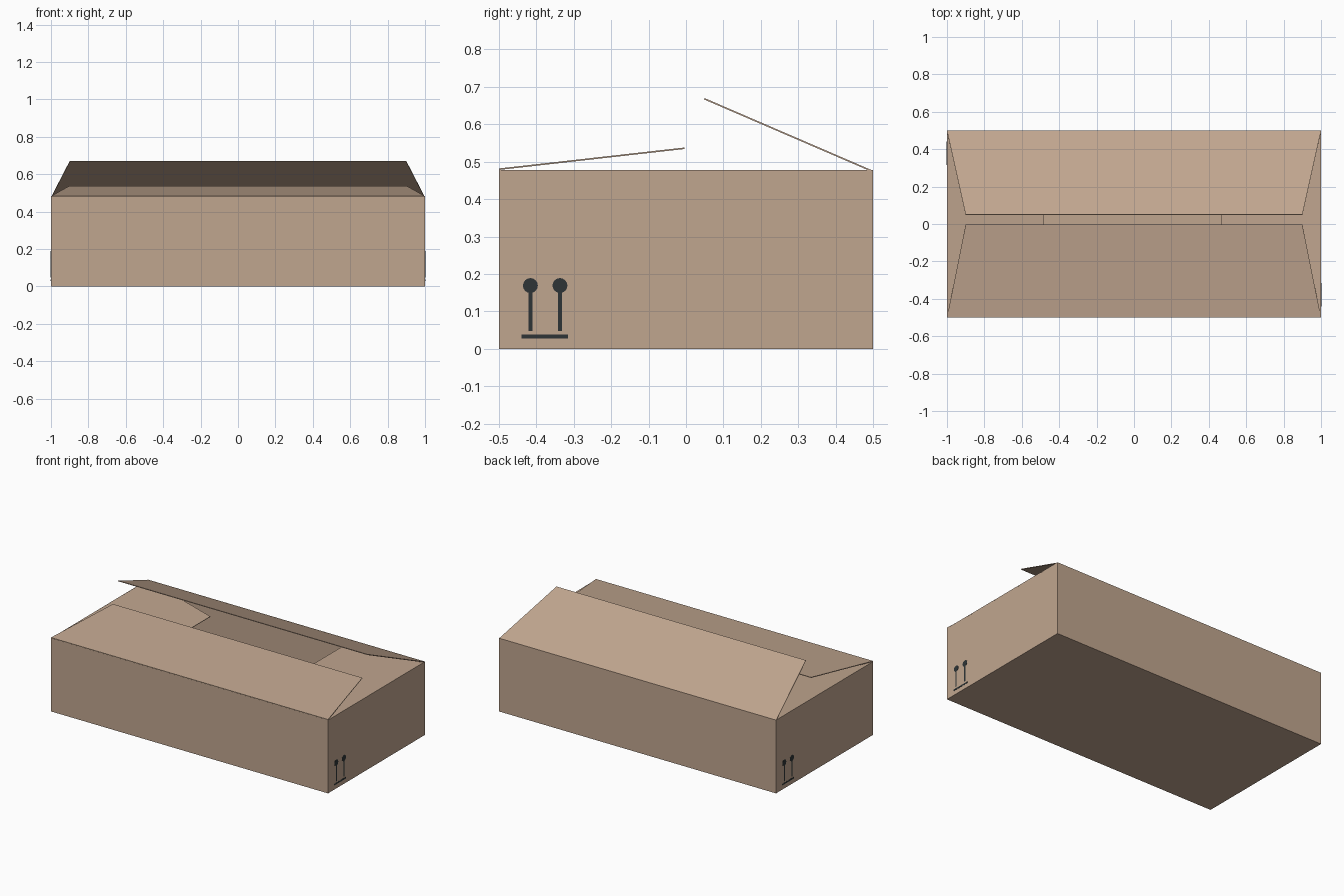
import bpy, bmesh, math
from mathutils import Vector

if "Cube" in bpy.data.objects:
    bpy.data.objects.remove(bpy.data.objects["Cube"])

H = 0.478   # wall height
T = 0.004   # board thickness


def material(name, rgb):
    m = bpy.data.materials.new(name)
    m.diffuse_color = (*rgb, 1)
    m.use_nodes = True
    m.node_tree.nodes["Principled BSDF"].inputs["Base Color"].default_value = m.diffuse_color
    return m


card = material("cardboard", (0.53, 0.38, 0.275))
ink = material("dark ink", (0.026, 0.034, 0.037))


def add_object(name, bm, mat):
    mesh = bpy.data.meshes.new(name)
    bm.to_mesh(mesh)
    bm.free()
    mesh.materials.append(mat)
    ob = bpy.data.objects.new(name, mesh)
    bpy.context.collection.objects.link(ob)
    return ob


def solidify(ob):
    mod = ob.modifiers.new("board", 'SOLIDIFY')
    mod.thickness = T
    mod.offset = -1


# Open tray: bottom and four walls
bm = bmesh.new()
bmesh.ops.create_cube(bm, size=1)
for v in bm.verts:
    v.co = Vector((v.co.x * 2, v.co.y, (v.co.z + 0.5) * H))
top = [f for f in bm.faces if f.normal.z > 0.9 or f.calc_center_median().z > H - 0.01]
bmesh.ops.delete(bm, geom=top, context='FACES')
solidify(add_object("box_body", bm, card))


# Tapered flaps, each a single folded sheet
def flap(name, pts):
    bm = bmesh.new()
    f = bm.faces.new([bm.verts.new(p) for p in pts])
    f.normal_update()
    if f.normal.z < 0:
        f.normal_flip()
    solidify(add_object(name, bm, card))


def long_flap(name, y0, z0, y1, z1):
    flap(name, [(-1, y0, z0), (1, y0, z0), (0.9, y1, z1), (-0.9, y1, z1)])


def short_flap(name, x0, x1, z1):
    flap(name, [(x0, -0.5, H), (x0, 0.5, H), (x1, 0.4, z1), (x1, -0.4, z1)])


long_flap("front_flap", -0.5, 0.482, -0.004, 0.538)
long_flap("back_flap", 0.5, 0.476, 0.05, 0.67)
short_flap("left_flap", -1, -0.48, 0.415)
short_flap("right_flap", 1, 0.465, 0.467)


# Printed handling mark on both ends: two round-headed stems over a bar
def plate(bm, pts, s):
    face = bm.faces.new([bm.verts.new((s * 1.0015, s * y, z)) for y, z in pts])
    face.normal_update()
    if face.normal.x * s < 0:
        face.normal_flip()


def rect(y0, y1, z0, z1):
    return [(y0, z0), (y1, z0), (y1, z1), (y0, z1)]


for name, s in (("right_mark", 1), ("left_mark", -1)):
    bm = bmesh.new()
    for yc in (-0.416, -0.337):
        plate(bm, [(yc + 0.02 * math.cos(i * math.tau / 16),
                    0.169 + 0.02 * math.sin(i * math.tau / 16)) for i in range(16)], s)
        plate(bm, rect(yc - 0.005, yc + 0.005, 0.048, 0.151), s)
    plate(bm, rect(-0.44, -0.315, 0.028, 0.038), s)
    ob = add_object(name, bm, ink)
    mod = ob.modifiers.new("print", 'SOLIDIFY')
    mod.thickness = 0.001
